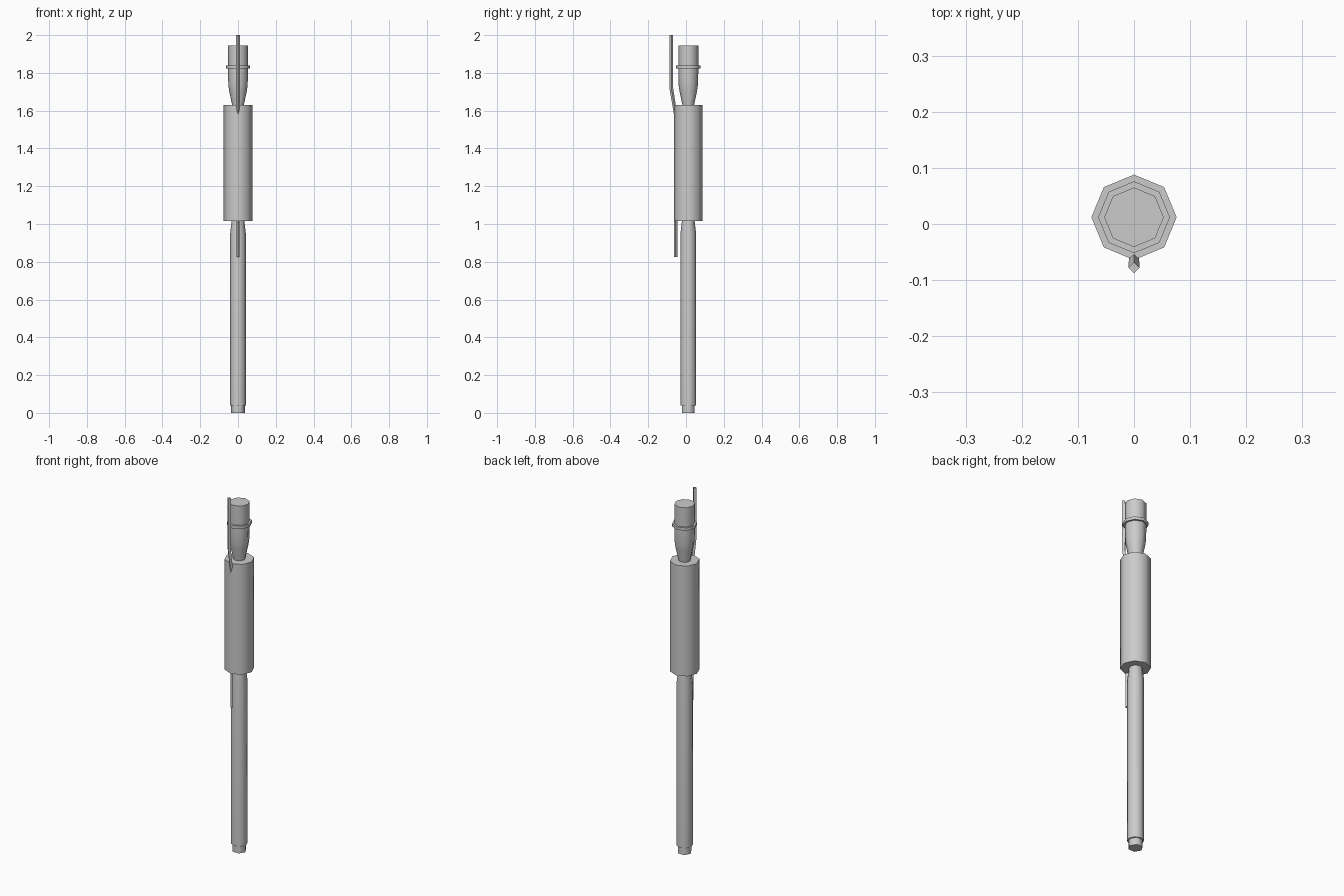
import bpy, bmesh, math
from mathutils import Vector

if "Cube" in bpy.data.objects:
    bpy.data.objects.remove(bpy.data.objects["Cube"])

CY = 0.012  # y of the main axis


def make_object(name, bm, angle):
    bmesh.ops.recalc_face_normals(bm, faces=bm.faces)
    mesh = bpy.data.meshes.new(name)
    bm.to_mesh(mesh)
    bm.free()
    ob = bpy.data.objects.new(name, mesh)
    bpy.context.collection.objects.link(ob)
    bpy.ops.object.select_all(action='DESELECT')
    ob.select_set(True)
    bpy.context.view_layer.objects.active = ob
    bpy.ops.object.shade_smooth_by_angle(angle=math.radians(angle))
    return ob


def loft(name, sections, sides, angle):
    """Capped tube through (y, z, radius) sections, one corner on +x."""
    bm = bmesh.new()
    rings = []
    for y, z, r in sections:
        rings.append([bm.verts.new((r * math.cos(i * math.tau / sides),
                                    y + r * math.sin(i * math.tau / sides), z))
                      for i in range(sides)])
    for a, b in zip(rings, rings[1:]):
        for i in range(sides):
            j = (i + 1) % sides
            bm.faces.new((a[i], a[j], b[j], b[i]))
    bm.faces.new(rings[0])
    bm.faces.new(rings[-1])
    return make_object(name, bm, angle)


def turned(name, profile, sides=8, angle=50):
    return loft(name, [(CY, z, r) for r, z in profile], sides, angle)


# Hexagonal tip and long lower tube
turned("bottom_tip", [(0.037, 0.0), (0.037, 0.05)], sides=6, angle=62)
turned("lower_tube", [(0.042, 0.04), (0.042, 0.945), (0.032, 1.03)])

# Thick middle body
turned("middle_body", [(0.076, 1.015), (0.076, 1.63)])

# Flared upper neck with its collar
turned("upper_neck", [(0.027, 1.60), (0.031, 1.63), (0.046, 1.70),
                      (0.051, 1.735), (0.053, 1.80), (0.053, 1.945)])
turned("neck_collar", [(0.064, 1.822), (0.064, 1.838)])

# Thin four-sided rod passing through the body and bending outward above it
loft("side_rod", [(-0.055, 0.825, 0.009), (-0.055, 1.58, 0.009),
                  (-0.060, 1.61, 0.009), (-0.078, 1.72, 0.010),
                  (-0.078, 2.0, 0.010)], 4, 40)
